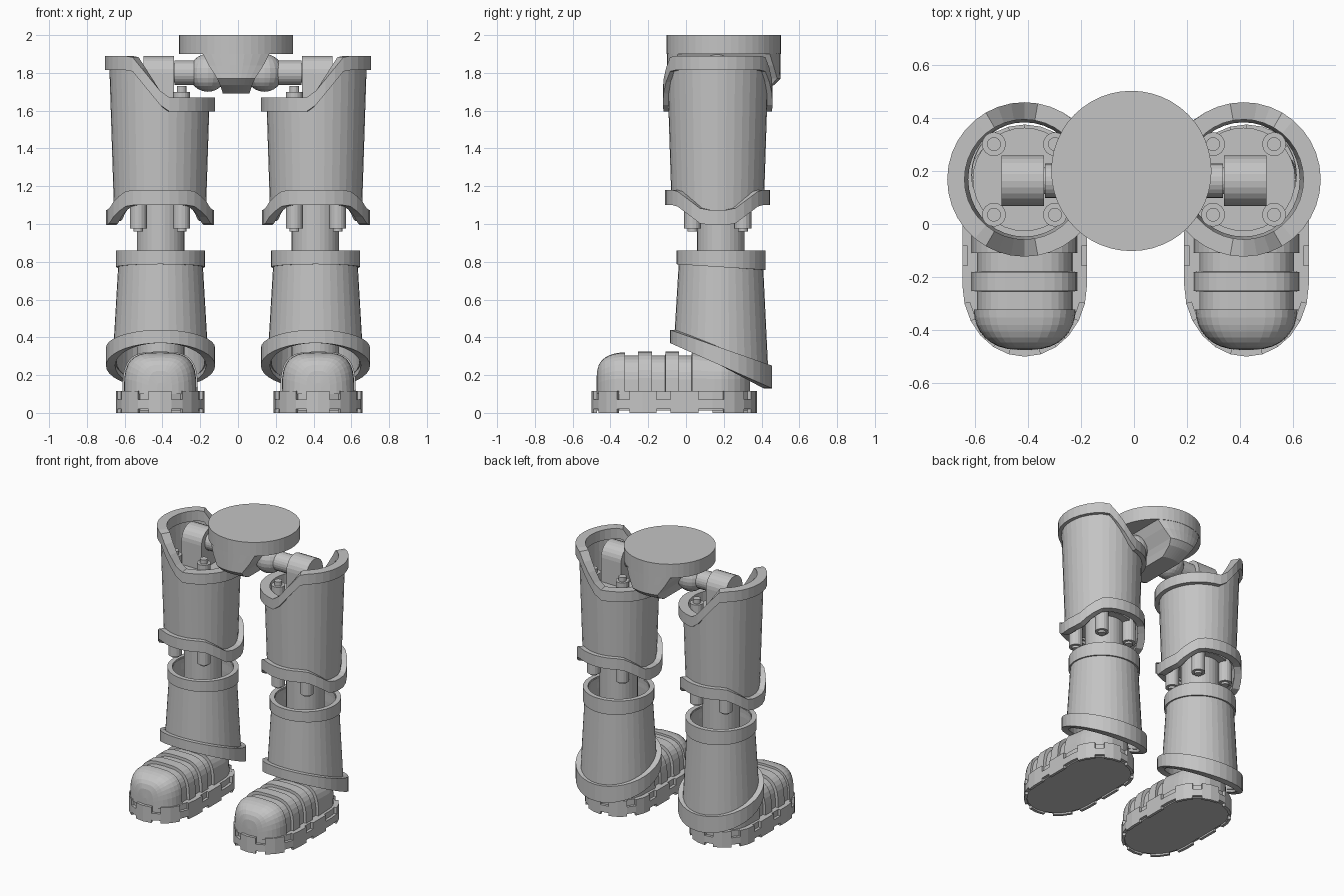
import bpy, bmesh, math
from mathutils import Matrix, Vector

cube = bpy.data.objects.get("Cube")
if cube:
    bpy.data.objects.remove(cube, do_unlink=True)

grey = bpy.data.materials.new("plain_grey")
grey.use_nodes = True
COLOUR = (0.55, 0.55, 0.55, 1)
grey.diffuse_color = COLOUR
grey.node_tree.nodes["Principled BSDF"].inputs["Base Color"].default_value = COLOUR


def finish(name, bm):
    bmesh.ops.recalc_face_normals(bm, faces=bm.faces)
    mesh = bpy.data.meshes.new(name)
    bm.to_mesh(mesh)
    bm.free()
    mesh.materials.append(grey)
    obj = bpy.data.objects.new(name, mesh)
    bpy.context.collection.objects.link(obj)
    return obj


def loft(name, sections, closed=False):
    """Skin equal-length rings of points; cap the ends unless closed."""
    bm = bmesh.new()
    rings = [[bm.verts.new(p) for p in s] for s in sections]
    n = len(rings[0])
    for i in range(len(rings) if closed else len(rings) - 1):
        a, b = rings[i], rings[(i + 1) % len(rings)]
        for j in range(n):
            k = (j + 1) % n
            bm.faces.new((a[j], a[k], b[k], b[j]))
    if not closed:
        bm.faces.new(rings[0])
        bm.faces.new(rings[-1])
    return finish(name, bm)


def cylinder(name, centre, radius, length, axis="Z", sides=32):
    bm = bmesh.new()
    turn = Matrix.Rotation(math.pi / 2, 4, "Y") if axis == "X" else Matrix()
    bmesh.ops.create_cone(bm, cap_ends=True, segments=sides, radius1=radius, radius2=radius,
                          depth=length, matrix=Matrix.Translation(centre) @ turn)
    return finish(name, bm)


def post(name, x, y, z0, z1, radius, sides=32):
    return cylinder(name, (x, y, (z0 + z1) / 2), radius, z1 - z0, sides=sides)


def shell(name, cx, cy, side, low, high, radius, wall, stretch=1.0, sides=36):
    """Open tube; low/high give edge heights from the outward and forward direction."""
    sections = []
    for i in range(sides):
        a = 2 * math.pi * i / sides
        u, v = math.cos(a), math.sin(a)
        z0, z1 = low(u, v), high(u, v)
        sections.append([(cx + side * r * u * stretch, cy + r * v, z) for r, z in (
            (radius(z0), z0), (radius(z1), z1), (radius(z1) - wall, z1), (radius(z0) - wall, z0))])
    return loft(name, sections, closed=True)


def ramp(x, a, b):
    return min(1, max(0, (x - a) / (b - a)))


# Heights of the cut edges of the thigh and shin armour
def thigh_top(u, v):
    return 1.67 + 0.22 * ramp(u, -0.1, 0.52)


def thigh_bottom(u, v):
    return 0.995 + 0.105 * ramp(abs(v), 0.3, 0.8)


def shin_bottom(u, v):
    return 0.25 - 0.12 * v


def shin_band_top(u, v):
    return 0.345 - 0.095 * v


def shifted(f, d):
    return lambda u, v: f(u, v) + d


def level(z):
    return lambda *_: z


def outline(half, toe, heel, steps=12):
    """Rounded foot outline, anticlockwise from the right side."""
    pts = []
    for i in range(steps + 1):
        a = math.pi * i / steps
        pts.append(Vector((half * math.cos(a), 0.14 + heel * math.sin(a), 0)))
    for i in range(1, 5):
        pts.append(Vector((-half, 0.14 - 0.37 * i / 5, 0)))
    for i in range(steps + 1):
        a = math.pi * (1 + i / steps)
        pts.append(Vector((half * math.cos(a), -0.23 + toe * math.sin(a), 0)))
    for i in range(4, 0, -1):
        pts.append(Vector((half, 0.14 - 0.37 * i / 5, 0)))
    return pts


def arch(cx, y, half, height, base=0.1, steps=16):
    pts = []
    for i in range(steps + 1):
        a = math.pi * i / steps
        c, s = math.cos(a), max(0, math.sin(a))
        pts.append((cx + half * math.copysign(abs(c) ** 0.6, c), y, base + height * s ** 0.6))
    return pts


def foot(cx, tag):
    at = Vector((cx, 0, 0))
    up = Vector((0, 0, 1))
    # Sole core and the alternating tread lugs round its edge
    inner, outer = outline(0.215, 0.25, 0.215), outline(0.235, 0.27, 0.235)
    loft(tag + "_sole", [[at + p + up * z for p in inner] for z in (0.012, 0.112)])
    bm = bmesh.new()
    n = len(outer)
    for i in range(n):
        z0, z1 = (0.02, 0.07) if i % 3 == 0 else (0.0, 0.115)
        j = (i + 1) % n
        quad = [inner[i], inner[j], outer[j], outer[i]]
        lo = [bm.verts.new(at + p + up * z0) for p in quad]
        hi = [bm.verts.new(at + p + up * z1) for p in quad]
        bm.faces.new(lo)
        bm.faces.new(hi)
        for k in range(4):
            m = (k + 1) % 4
            bm.faces.new((lo[k], lo[m], hi[m], hi[k]))
    finish(tag + "_sole_lugs", bm)
    # Boot upper: domed toe, grooved instep, round heel
    sections = []
    for i in range(8, -1, -1):
        a = math.pi / 2 * i / 8.2
        sections.append(arch(cx, -0.323 - 0.152 * math.sin(a), 0.192 * math.cos(a) ** 0.75,
                             0.22 * math.cos(a) ** 0.4))
    for y0, y1 in ((-0.323, -0.254), (-0.18, -0.11), (-0.04, 0.03)):
        sections += [arch(cx, y0 + 0.001, 0.18, 0.205), arch(cx, y1, 0.18, 0.205),
                     arch(cx, y1 + 0.001, 0.2, 0.225)]
        if y1 < 0:
            sections.append(arch(cx, y1 + 0.073, 0.2, 0.225))
    for i in range(8):
        a = math.pi / 2 * i / 8.2
        sections.append(arch(cx, 0.15 + 0.195 * math.sin(a), 0.195 * math.cos(a), 0.21))
    loft(tag + "_boot", sections)


def leg(side, tag):
    tx, ty = side * 0.413, 0.168
    sx, sy = side * 0.41, 0.185
    # Thigh armour
    wall = lambda z: 0.243 + 0.024 * (z - 1.05) / 0.75
    shell(tag + "_thigh_shell", tx, ty, side, shifted(thigh_bottom, 0.02),
          shifted(thigh_top, -0.01), wall, 0.03)
    shell(tag + "_thigh_top_rim", tx, ty, side, shifted(thigh_top, -0.075), thigh_top,
          level(0.291), 0.065)
    shell(tag + "_thigh_bottom_rim", tx, ty, side, thigh_bottom, shifted(thigh_bottom, 0.08),
          level(0.278), 0.048, stretch=1.025)
    # Inner frame and its four rods
    post(tag + "_thigh_core", tx, ty, 1.12, 1.62, 0.195)
    for i, (dx, dy) in enumerate(((-1, -1), (1, -1), (-1, 1), (1, 1))):
        x, y = tx + dx * 0.115, ty + dy * 0.133
        post(f"{tag}_rod_{i + 1}", x, y, 0.975, 1.7, 0.045, sides=16)
        post(f"{tag}_rod_pin_{i + 1}", x, y, 0.96, 1.73, 0.026, sides=16)
    # Hip bracket with a round top, and axle
    bx, by = side * 0.42, 0.163
    profile = [(by - 0.095, 1.6)]
    for i in range(13):
        a = math.pi * (1 - i / 12)
        profile.append((by + 0.095 * math.cos(a), 1.795 + 0.095 * math.sin(a)))
    profile.append((by + 0.095, 1.6))
    loft(tag + "_hip_bracket", [[(bx + d, y, z) for y, z in profile] for d in (-0.08, 0.08)])
    cylinder(tag + "_hip_axle", (side * 0.25, by, 1.8), 0.065, 0.17, "X", 24)
    cylinder(tag + "_hip_axle_neck", (side * 0.33, by, 1.8), 0.05, 0.08, "X", 24)
    # Knee and ankle column
    post(tag + "_knee_column", sx, sy, 0.28, 1.2, 0.126)
    # Shin armour
    flare = lambda z: 0.254 - 0.034 * ramp(z, 0.3, 0.78)
    shell(tag + "_shin_shell", sx, sy, side, shifted(shin_bottom, 0.02), level(0.85), flare, 0.02)
    shell(tag + "_shin_top_rim", sx, sy, side, lambda u, v: 0.772 - 0.015 * v, level(0.86),
          level(0.235), 0.033)
    shell(tag + "_shin_bottom_rim", sx, sy, side, shin_bottom, shin_band_top, level(0.27),
          0.045, stretch=1.07)
    foot(side * 0.418 + 0.006, tag)


leg(-1, "right")
leg(1, "left")

# Pelvis disc
PX, PY, PR = -0.01, 0.2, 0.302
cylinder("pelvis_disc", (PX, PY, 1.95), PR, 0.1, sides=48)


def pelvis_section(z, half, radius, steps=8):
    """Slice of the disc's cylinder, cut flat on the left and right."""
    front = []
    for i in range(steps + 1):
        x = half * (2 * i / steps - 1)
        front.append((x, math.sqrt(radius ** 2 - x ** 2)))
    return ([(PX + x, PY - y, z) for x, y in front]
            + [(PX + x, PY + y, z) for x, y in reversed(front)])


# Tapered pelvis block under the disc
loft("pelvis_block", [pelvis_section(*s) for s in (
    (1.91, 0.18, PR - 0.002), (1.84, 0.145, PR - 0.002), (1.77, 0.1, PR - 0.002),
    (1.735, 0.085, 0.265), (1.69, 0.07, 0.18))])

# Hip balls
for side, tag in ((-1, "right"), (1, "left")):
    bm = bmesh.new()
    bmesh.ops.create_uvsphere(bm, u_segments=20, v_segments=12, radius=0.1,
                              matrix=Matrix.Translation((PX + side * 0.15, 0.165, 1.8)))
    finish(tag + "_hip_ball", bm)
